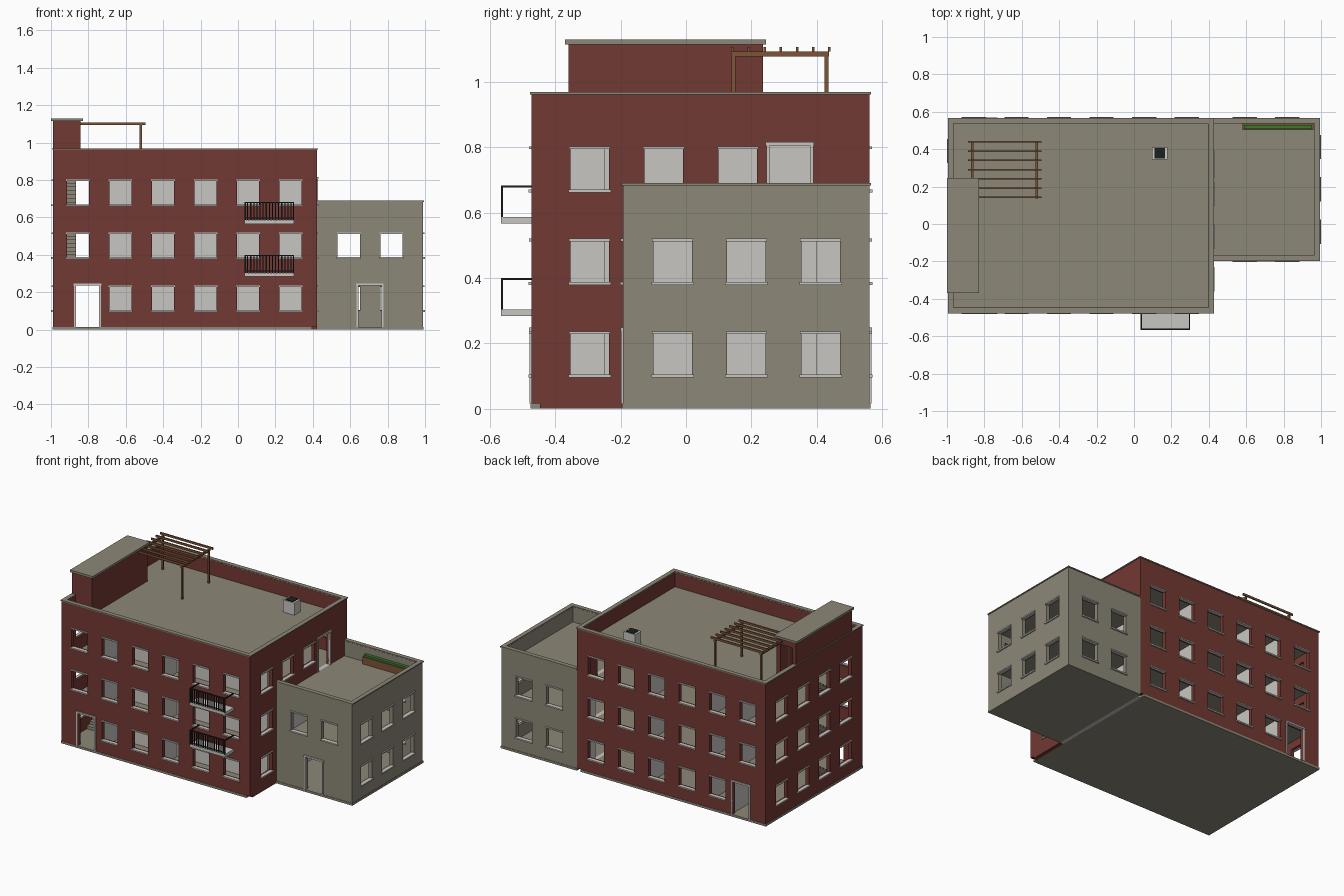
import bpy, bmesh
from mathutils import Vector

old = bpy.data.objects.get("Cube")
if old:
    bpy.data.objects.remove(old, do_unlink=True)


def material(name, r, g, b):
    m = bpy.data.materials.new(name)
    m.use_nodes = True
    m.diffuse_color = (r, g, b, 1)
    m.node_tree.nodes["Principled BSDF"].inputs["Base Color"].default_value = (r, g, b, 1)
    return m


RED = material("brick_red", .171, .041, .033)
STONE = material("warm_stone", .262, .242, .188)
PALE = material("pale_grey", .584, .565, .533)
WOOD = material("brown_wood", .205, .091, .04)
BLACK = material("black_metal", .012, .014, .014)
GREEN = material("leaf_green", .045, .19, .03)


def finish(name, bm, *mats):
    mesh = bpy.data.meshes.new(name)
    bm.to_mesh(mesh)
    bm.free()
    obj = bpy.data.objects.new(name, mesh)
    bpy.context.scene.collection.objects.link(obj)
    for m in mats:
        mesh.materials.append(m)
    return obj


def boxes(name, mat, items):
    """Join boxes given as (x0, x1, y0, y1, z0, z1) into one object."""
    bm = bmesh.new()
    for b in items:
        lo, hi = Vector(b[0::2]), Vector(b[1::2])
        vs = bmesh.ops.create_cube(bm, size=1)["verts"]
        for v in vs:
            v.co = Vector([(lo[i] + hi[i]) / 2 + v.co[i] * abs(hi[i] - lo[i]) for i in range(3)])
    return finish(name, bm, mat)


T = .026                            # wall thickness
X0, X1, X2 = -.99, .422, .99        # main block west, junction, annex east
Y0, YA, Y1 = -.473, -.193, .562     # main front, annex front, back
TOP, ATOP = .962, .683              # wall tops under the copings
BASE = .015
LEVELS = [BASE, .3, .583, .865]
SILLS = [.102, .386, .668]
W, H, DOOR_H = .118, .128, .222
trim = []


def windows(centres, rows):
    return [(c, W, SILLS[r], SILLS[r] + H, "window") for r in rows for c in centres]


def door(c, level, kind="door"):
    return (c, .124, LEVELS[level], LEVELS[level] + DOOR_H, kind)


def wall(name, p0, p1, z0, z1, openings, mat, lining=None):
    """Wall from p0 to p1, outside on the right hand, with trimmed openings."""
    p0, p1 = Vector((*p0, 0)), Vector((*p1, 0))
    d = (p1 - p0).normalized()
    n = d.cross(Vector((0, 0, 1)))
    length = (p1 - p0).length
    holes, us, zs = [], {0, length}, {z0, z1}
    for c, w, a, b, kind in openings:
        u = c * (d.x + d.y) - p0.dot(d)
        holes.append((u - w / 2, u + w / 2, a, b))
        us |= {u - w / 2, u + w / 2}
        zs |= {a, b}

        def add(ua, ub, za, zb, out):
            a3, b3 = p0 + d * ua - n * .012, p0 + d * ub + n * out
            trim.append((a3.x, b3.x, a3.y, b3.y, za, zb))
        h = w / 2
        if kind == "window":
            add(u - h - .006, u + h + .006, a - .007, a + .002, .009)
            add(u - h - .004, u + h + .004, b - .002, b + .006, .007)
        elif kind == "door":
            for s in (-1, 1):
                add(u + s * h, u + s * (h + .01), a, b, .006)
            add(u - h - .012, u + h + .012, b, b + .011, .008)
    if lining:                      # part of the wall hidden inside the annex
        us.add(YA - p0.y)
        zs.add(LEVELS[2])
    us, zs = sorted(us), sorted(zs)
    bm = bmesh.new()
    grid = [[bm.verts.new(p0 + d * u + Vector((0, 0, z))) for z in zs] for u in us]
    for i in range(len(us) - 1):
        for j in range(len(zs) - 1):
            um, zm = (us[i] + us[i + 1]) / 2, (zs[j] + zs[j + 1]) / 2
            if any(a < um < b and c < zm < e for a, b, c, e in holes):
                continue
            f = bm.faces.new((grid[i][j], grid[i + 1][j], grid[i + 1][j + 1], grid[i][j + 1]))
            if lining and p0.y + um > YA and zm < LEVELS[2]:
                f.material_index = 1
    bmesh.ops.delete(bm, geom=[v for v in bm.verts if not v.link_faces], context='VERTS')
    obj = finish(name, bm, mat, *([lining] if lining else []))
    s = obj.modifiers.new("thickness", 'SOLIDIFY')
    s.thickness, s.offset = T, -1


# Outer walls of the main block
cols = [-.856 + .2275 * i for i in range(6)]
rows_y = [-.295, -.068, .159]
for side, a, b, y in (("front", X0, X1, Y0), ("back", X1, X0, Y1)):
    wall("main_" + side + "_wall", (a, y), (b, y), BASE, TOP,
         windows(cols[1:], [0]) + windows(cols, [1, 2]) + [door(-.805, 0)], RED)
wall("main_left_wall", (X1, Y0 + T), (X1, Y1 - T), 0, TOP,
     windows(rows_y[:1], [0, 1]) + windows(rows_y, [2]) + [door(.318, 2)]
     + [door(.338, i, "inner") for i in (0, 1)], RED, PALE)
wall("main_right_wall", (X0, Y1 - T), (X0, Y0 + T), BASE, TOP,
     windows(rows_y + [.39], [0, 1, 2]), RED)

# Outer walls of the annex
acols, arows = [.592, .82], [-.041, .185, .412]
wall("annex_front_wall", (X1, YA), (X2, YA), BASE, ATOP, windows(acols, [1]) + [door(.705, 0)], STONE)
wall("annex_left_wall", (X2, YA + T), (X2, Y1 - T), BASE, ATOP, windows(arows, [0, 1]), STONE)
wall("annex_back_wall", (X2, Y1), (X1, Y1), BASE, ATOP, windows(acols, [0, 1]), STONE)

# Stair house on the roof, with a doorway at the back
SX, SY0, SY1, STOP = -.842, -.36, .235, 1.115
wall("stair_house_front", (X0, SY0), (SX, SY0), LEVELS[3], STOP, [], RED)
wall("stair_house_left", (SX, SY0 + T), (SX, SY1 - T), LEVELS[3], STOP, [], RED)
wall("stair_house_back", (SX, SY1), (X0, SY1), LEVELS[3], STOP,
     [(-.916, .09, LEVELS[3], LEVELS[3] + .21, "inner")], RED)
wall("stair_house_right", (X0, SY1 - T), (X0, SY0 + T), LEVELS[3], STOP, [], RED)
boxes("stair_house_roof", STONE, [(-1, -.83, SY0 - .01, SY1 + .01, STOP, 1.13)])

boxes("window_and_door_trim", PALE, trim)

# Ground slabs, floors and flat roofs, with an opening over each stair flight
e = .003
boxes("ground_slabs", STONE, [(X0 - e, X1 - T, Y0 - e, Y1 + e, 0, BASE),
                              (X1, X2 + e, YA - e, Y1 + e, 0, BASE)])
XS, XF = X0 + T, -.866              # stair flight sides
slabs = []
for z in LEVELS[1:]:
    slabs += [(XF, X1 - T, Y0 + T, Y1 - T, z - .018, z),
              (XS, XF, Y0 + T, -.22, z - .018, z),
              (XS, XF, .16, Y1 - T, z - .018, z)]
for z in LEVELS[1:3]:
    slabs.append((X1, X2 - T, YA + T, Y1 - T, z - .018, z))
boxes("floors_and_roofs", STONE, slabs)

# Stair flights
steps, N = [], 14
for z0, z1 in zip(LEVELS, LEVELS[1:]):
    for i in range(N):
        y, z = -.24 + .4 * i / N, z0 + (z1 - z0) * (i + 1) / N
        steps.append((XS, XF, y, y + .4 / N, max(z0, z - .035), z))
boxes("stairs", STONE, steps)

# Inner partitions on each storey
parts = []
for z0, z1 in zip(LEVELS, LEVELS[1:]):
    z1 -= .018
    parts += [(-.735, -.72, Y0 + T, Y1 - T, z0, z1), (-.72, X1 - T, -.25, -.235, z0, z1),
              (-.292, -.28, Y0 + T, -.25, z0, z1)]
    parts += [(x, x + .012, -.235, Y1 - T, z0, z1) for x in (-.515, -.06)]
boxes("partitions", PALE, parts)

# Parapet copings
C, P = .03, .005


def coping(name, x0, x1, y0, y1, z, full):
    items = [(x0 - P * full, x1 + P, y0 - P, y0 - P + C, z, z + .007),
             (x0 - P * full, x1 + P, y1 + P - C, y1 + P, z, z + .007),
             (x1 + P - C, x1 + P, y0 - P + C, y1 + P - C, z, z + .007)]
    if full:
        items.append((x0 - P, x0 - P + C, y0 - P + C, y1 + P - C, z, z + .007))
    boxes(name, STONE, items)


coping("main_coping", X0, X1, Y0, Y1, TOP, 1)
coping("annex_coping", X1, X2, YA, Y1, ATOP, 0)

# Balconies with barred railings
BX0, BX1, BY = .035, .3, -.567
boxes("balcony_slabs", PALE, [(BX0, BX1, BY, Y0, z - .017, z + .003) for z in LEVELS[1:3]])
rails = []
for z in LEVELS[1:3]:
    t = z + .1
    rails.append((BX0, BX1, BY, BY + .007, t - .007, t))
    rails.append((BX0, BX1, BY + .001, BY + .006, z + .012, z + .016))
    for x in (BX0, BX1 - .007):
        rails += [(x, x + .007, BY, Y0, t - .007, t), (x, x + .007, BY, BY + .007, z, t)]
    for i in range(1, 16):
        x = BX0 + (BX1 - BX0) * i / 16
        rails.append((x - .003, x + .003, BY + .001, BY + .006, z, t))
boxes("balcony_railings", BLACK, rails)

# Pergola on the roof
timber = []
for x in (-.865, -.52):
    timber.append((x - .006, x + .006, .137, .438, 1.078, 1.093))
    timber += [(x - .006, x + .006, y - .006, y + .006, LEVELS[3], 1.078) for y in (.145, .43)]
timber += [(-.888, -.495, y - .004, y + .004, 1.093, 1.107) for y in [.142 + .0495 * i for i in range(7)]]
boxes("pergola", WOOD, timber)

# Chimney and annex planter
boxes("chimney", PALE, [(.095, .18, .345, .41, LEVELS[3], .948)])
boxes("chimney_flue", BLACK, [(.109, .166, .35, .405, .94, .953)])
boxes("planter_box", WOOD, [(.58, .96, .503, .536, LEVELS[2], .632)])
boxes("planter_hedge", GREEN, [(.587, .953, .509, .53, .62, .645)])
